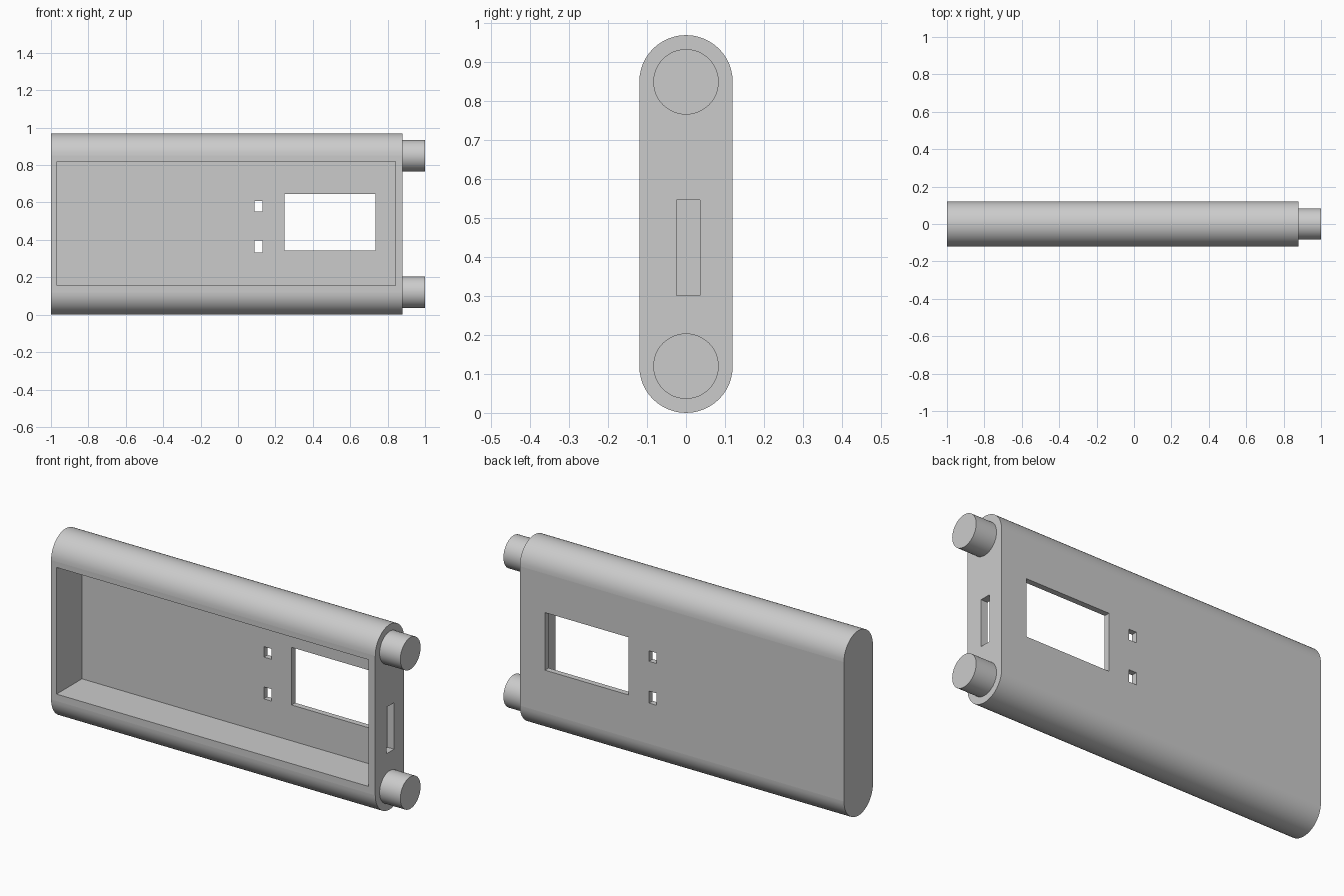
import bpy
import bmesh
from math import pi, sin, cos

cube = bpy.data.objects.get("Cube")
if cube:
    bpy.data.objects.remove(cube, do_unlink=True)

HEIGHT, RADIUS = 0.97, 0.12
X_LEFT, X_RIGHT = -1.0, 0.88
TOP_Z, LOW_Z = HEIGHT - RADIUS, RADIUS
ARC_STEPS = 24

grey = bpy.data.materials.new("light grey")
grey.use_nodes = True
colour = (0.6, 0.6, 0.6, 1)
grey.diffuse_color = colour
grey.node_tree.nodes["Principled BSDF"].inputs["Base Color"].default_value = colour


def make_object(name, bm):
    bmesh.ops.recalc_face_normals(bm, faces=bm.faces)
    mesh = bpy.data.meshes.new(name)
    bm.to_mesh(mesh)
    bm.free()
    mesh.materials.append(grey)
    obj = bpy.data.objects.new(name, mesh)
    bpy.context.collection.objects.link(obj)
    return obj


def extrude_profile(name, points, x0, x1):
    """Extrude a closed (y, z) outline along x."""
    bm = bmesh.new()
    face = bm.faces.new([bm.verts.new((x0, y, z)) for y, z in points])
    result = bmesh.ops.extrude_face_region(bm, geom=[face], use_keep_orig=True)
    verts = [v for v in result["geom"] if isinstance(v, bmesh.types.BMVert)]
    bmesh.ops.translate(bm, verts=verts, vec=(x1 - x0, 0, 0))
    return make_object(name, bm)


def box(name, x, y, z):
    corners = [(y[0], z[0]), (y[1], z[0]), (y[1], z[1]), (y[0], z[1])]
    return extrude_profile(name, corners, *x)


def arc(radius, z, start, sweep, steps):
    return [(radius * cos(start + sweep * i / steps),
             z + radius * sin(start + sweep * i / steps)) for i in range(steps + 1)]


def smooth_curved_faces(obj):
    """Smooth only the faces that do not lie square to an axis."""
    for p in obj.data.polygons:
        p.use_smooth = max(abs(c) for c in p.normal) < 0.9999 and abs(p.normal.x) < 0.5


# Case with rounded top and bottom
outline = arc(RADIUS, TOP_Z, 0, pi, ARC_STEPS) + arc(RADIUS, LOW_Z, pi, pi, ARC_STEPS)
case = extrude_profile("case", outline, X_LEFT, X_RIGHT)

# Front cavity, display window, two button holes and the end slot
BACK = (0.05, 0.2)
cutters = [
    box("cavity_cutter", (-0.968, 0.842), (-0.2, 0.09), (0.156, 0.82)),
    box("window_cutter", (0.248, 0.734), BACK, (0.344, 0.646)),
    box("upper_hole_cutter", (0.087, 0.13), BACK, (0.552, 0.607)),
    box("lower_hole_cutter", (0.087, 0.13), BACK, (0.333, 0.396)),
    box("slot_cutter", (0.8, 0.95), (-0.025, 0.036), (0.302, 0.546)),
]
for cutter in cutters:
    cutter.hide_render = True
    mod = case.modifiers.new(cutter.name, "BOOLEAN")
    mod.operation = "DIFFERENCE"
    mod.solver = "EXACT"
    mod.object = cutter

# Bake the cuts and drop the cutters
depsgraph = bpy.context.evaluated_depsgraph_get()
cut_mesh = bpy.data.meshes.new_from_object(case.evaluated_get(depsgraph))
case.modifiers.clear()
case.data = cut_mesh
for cutter in cutters:
    bpy.data.objects.remove(cutter, do_unlink=True)
smooth_curved_faces(case)

# Round pegs on the end
for name, z in (("upper_peg", TOP_Z), ("lower_peg", LOW_Z)):
    circle = arc(0.084, z, 0, 2 * pi, 2 * ARC_STEPS)[:-1]
    smooth_curved_faces(extrude_profile(name, circle, X_RIGHT, 1.0))
